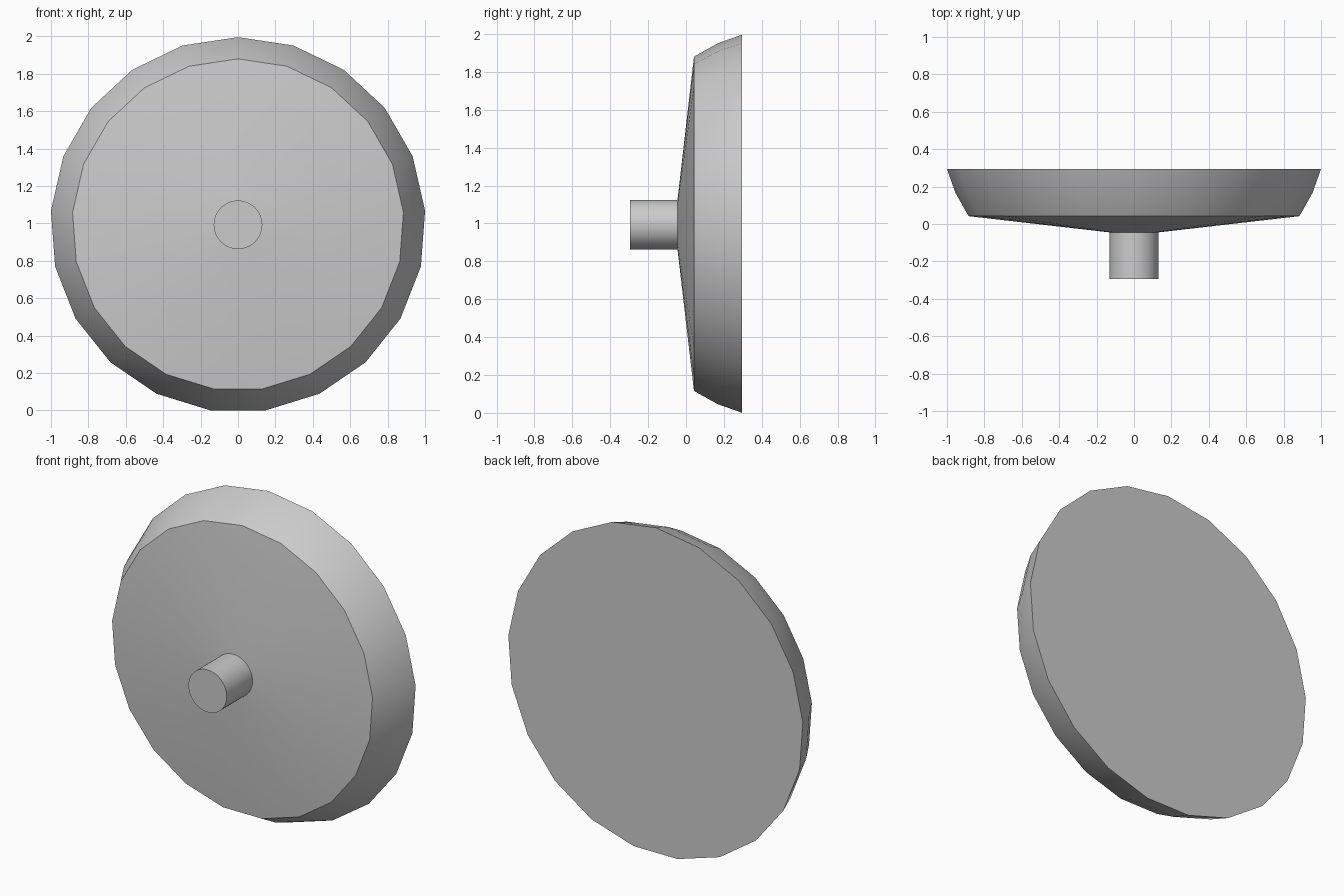
import bpy
import math

if "Cube" in bpy.data.objects:
    bpy.data.objects.remove(bpy.data.objects["Cube"])

CZ = 0.993  # height of the shared axis, which runs along y


def lathe(name, profile, sides):
    """Spin a (radius, y) profile round the y axis, capping both ends."""
    verts, faces = [], []
    for r, y in profile:
        for i in range(sides):
            a = 2 * math.pi * i / sides
            verts.append((r * math.sin(a), y, CZ + r * math.cos(a)))
    for k in range(len(profile) - 1):
        for i in range(sides):
            j = (i + 1) % sides
            a, b = k * sides, (k + 1) * sides
            faces.append((a + i, a + j, b + j, b + i))
    last = (len(profile) - 1) * sides
    faces.append(tuple(reversed(range(sides))))
    faces.append(tuple(range(last, last + sides)))
    mesh = bpy.data.meshes.new(name)
    mesh.from_pydata(verts, [], faces)
    mesh.update()
    obj = bpy.data.objects.new(name, mesh)
    bpy.context.collection.objects.link(obj)
    bpy.ops.object.select_all(action='DESELECT')
    obj.select_set(True)
    bpy.context.view_layer.objects.active = obj
    # consistent outward normals
    bpy.ops.object.mode_set(mode='EDIT')
    bpy.ops.mesh.select_all(action='SELECT')
    bpy.ops.mesh.normals_make_consistent(inside=False)
    bpy.ops.object.mode_set(mode='OBJECT')
    bpy.ops.object.shade_smooth_by_angle(angle=math.radians(30))
    return obj


# Dished disc: shallow cone face, curved rim, flat back
lathe("disc", [(0.13, -0.045), (0.887, 0.042), (0.958, 0.168), (1.003, 0.295)], 21)

# Round stem on the front
lathe("stem", [(0.13, -0.295), (0.13, -0.03)], 48)
